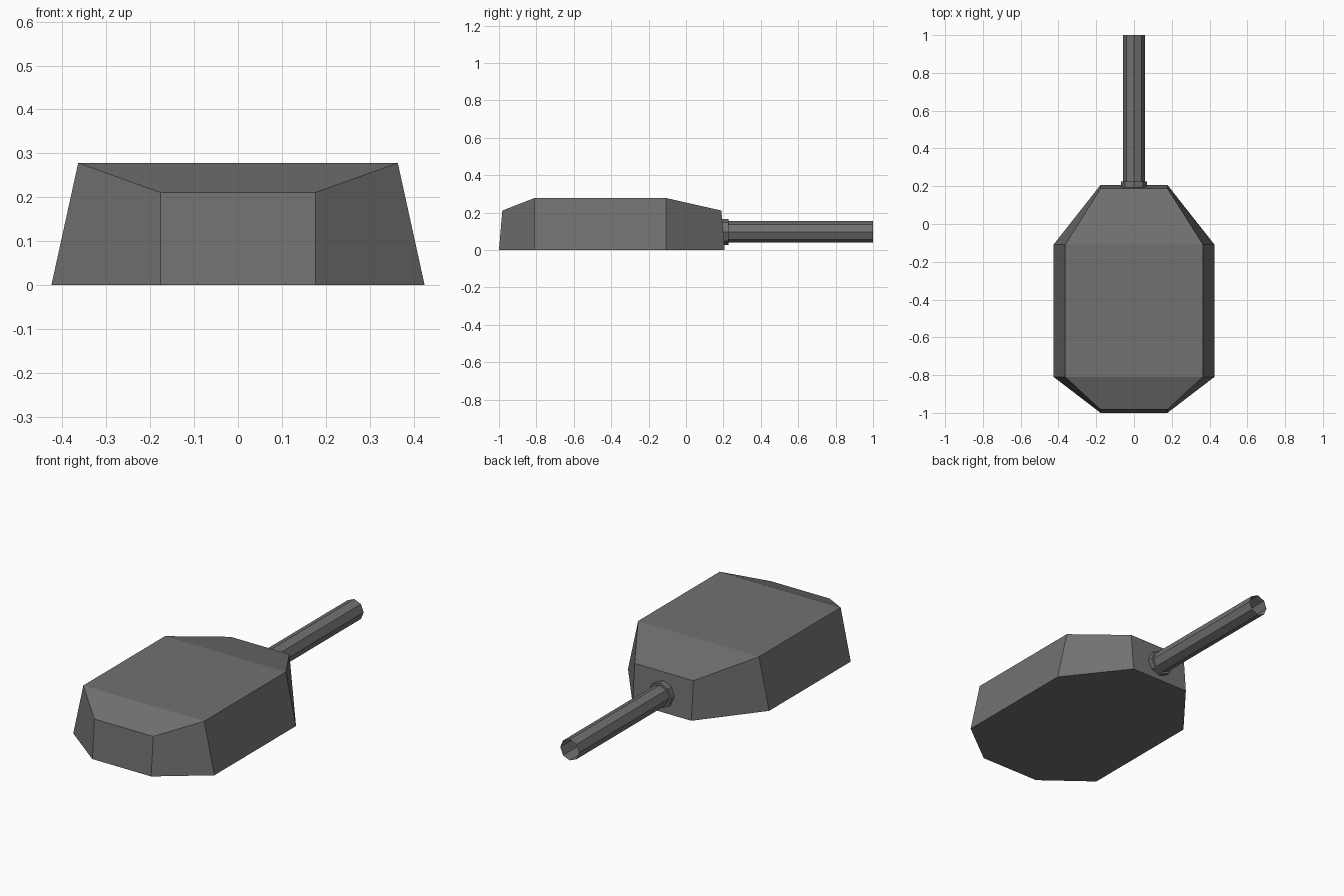
import bpy, math

if "Cube" in bpy.data.objects:
    bpy.data.objects.remove(bpy.data.objects["Cube"])

gunmetal = bpy.data.materials.new("dark_grey")
gunmetal.diffuse_color = (0.165, 0.165, 0.165, 1)
gunmetal.use_nodes = True
gunmetal.node_tree.nodes["Principled BSDF"].inputs["Base Color"].default_value = gunmetal.diffuse_color


def make_object(name, verts, faces):
    mesh = bpy.data.meshes.new(name)
    mesh.from_pydata(verts, [], faces)
    mesh.materials.append(gunmetal)
    obj = bpy.data.objects.new(name, mesh)
    bpy.context.collection.objects.link(obj)
    return obj


def outline(stations):
    """Mirror (half width, y, z) stations into a closed loop, right side then left."""
    return ([(x, y, z) for x, y, z in stations] +
            [(-x, y, z) for x, y, z in reversed(stations)])


# Turret body: octagonal base, narrower roof that slopes down at both ends
base = outline([(0.177, -1.0, 0), (0.425, -0.81, 0), (0.425, -0.108, 0), (0.177, 0.207, 0)])
roof = outline([(0.177, -0.982, 0.211), (0.364, -0.81, 0.278),
                (0.364, -0.108, 0.278), (0.177, 0.189, 0.211)])
faces = [tuple(reversed(range(8)))]                                   # underside
faces += [(i, (i + 1) % 8, 8 + (i + 1) % 8, 8 + i) for i in range(8)]  # walls
faces += [(8 + i, 9 + i, 14 - i, 15 - i) for i in range(3)]            # roof panels
make_object("turret_body", base + roof, faces)

# Gun barrel: collar and open eight-sided tube swept along y
SIDES, AXIS_Z = 8, 0.097
profile = [(0.069, 0.185), (0.069, 0.226), (0.057, 0.226), (0.057, 1.0)]
verts, faces = [], []
for r, y in profile:
    for k in range(SIDES):
        a = 2 * math.pi * k / SIDES
        verts.append((r * math.cos(a), y, AXIS_Z + r * math.sin(a)))
for j in range(len(profile) - 1):
    for k in range(SIDES):
        n = (k + 1) % SIDES
        a, b = j * SIDES, (j + 1) * SIDES
        faces.append((a + k, b + k, b + n, a + n))
make_object("gun_barrel", verts, faces)
